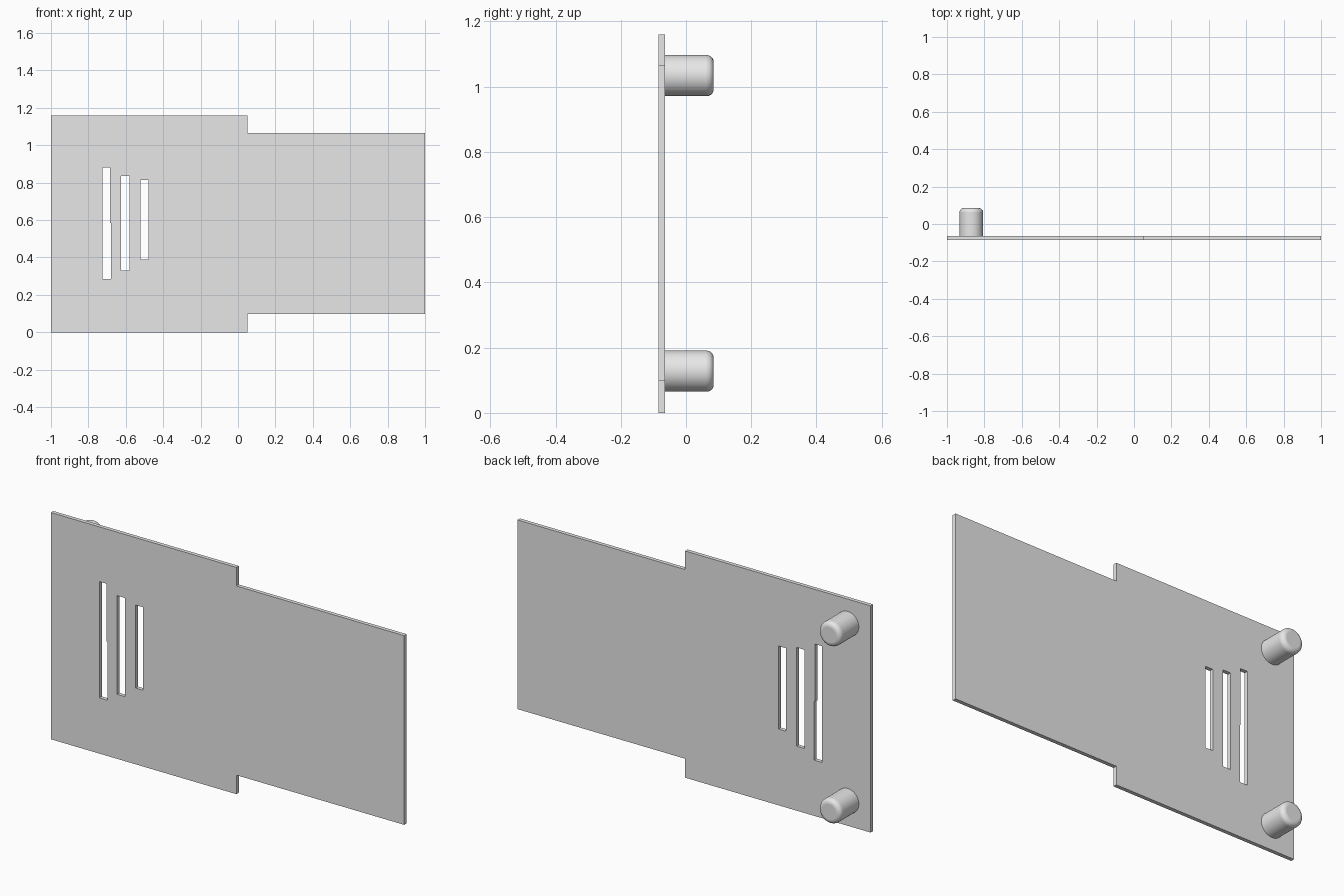
import bpy
import math

cube = bpy.data.objects.get("Cube")
if cube:
    bpy.data.objects.remove(cube, do_unlink=True)

grey = bpy.data.materials.new("plain grey")
grey.use_nodes = True
colour = (0.8, 0.8, 0.8, 1)
grey.diffuse_color = colour
grey.node_tree.nodes["Principled BSDF"].inputs["Base Color"].default_value = colour

FRONT, BACK, DEPTH = -0.085, -0.065, 0.085


def add_outline(curve, points):
    spline = curve.splines.new("POLY")
    spline.points.add(len(points) - 1)
    for p, (x, z) in zip(spline.points, points):
        p.co = (x, z, 0, 1)
    spline.use_cyclic_u = True


# Stepped plate with three vent slots
curve = bpy.data.curves.new("plate_outline", "CURVE")
curve.dimensions = "2D"
curve.fill_mode = "BOTH"
curve.extrude = (BACK - FRONT) / 2
add_outline(curve, [(-1, 0), (0.05, 0), (0.05, 0.097), (1, 0.097),
                    (1, 1.065), (0.05, 1.065), (0.05, 1.16), (-1, 1.16)])
add_outline(curve, [(-0.725, 0.285), (-0.68, 0.285), (-0.68, 0.585),
                    (-0.684, 0.585), (-0.684, 0.88), (-0.725, 0.88)])
for x0, x1, z0, z1 in [(-0.625, -0.58, 0.33, 0.835), (-0.52, -0.478, 0.39, 0.815)]:
    add_outline(curve, [(x0, z0), (x1, z0), (x1, z1), (x0, z1)])
outline = bpy.data.objects.new("plate_outline", curve)
bpy.context.collection.objects.link(outline)
bpy.context.view_layer.update()
mesh = bpy.data.meshes.new_from_object(
    outline.evaluated_get(bpy.context.evaluated_depsgraph_get()))
bpy.data.objects.remove(outline, do_unlink=True)
mesh.name = "plate"
mesh.materials.clear()
mesh.materials.append(grey)
mesh.shade_flat()
plate = bpy.data.objects.new("plate", mesh)
plate.rotation_euler.x = math.pi / 2
plate.location.y = (FRONT + BACK) / 2
bpy.context.collection.objects.link(plate)

# Rounded pegs on the back
for name, z in [("upper_peg", 1.034), ("lower_peg", 0.128)]:
    start = BACK - 0.005
    bpy.ops.mesh.primitive_cylinder_add(
        vertices=48, radius=0.063, depth=DEPTH - start,
        location=(-0.87, (DEPTH + start) / 2, z), rotation=(-math.pi / 2, 0, 0))
    peg = bpy.context.object
    peg.name = name
    peg.data.materials.append(grey)
    # Round only the free end's rim
    weights = peg.data.attributes.new("bevel_weight_edge", "FLOAT", "EDGE")
    for edge in peg.data.edges:
        if all(peg.data.vertices[v].co.z > 0 for v in edge.vertices):
            weights.data[edge.index].value = 1
    bevel = peg.modifiers.new("rim", "BEVEL")
    bevel.limit_method = "WEIGHT"
    bevel.width = 0.022
    bevel.segments = 5
    bpy.ops.object.shade_smooth_by_angle(angle=math.radians(35))
